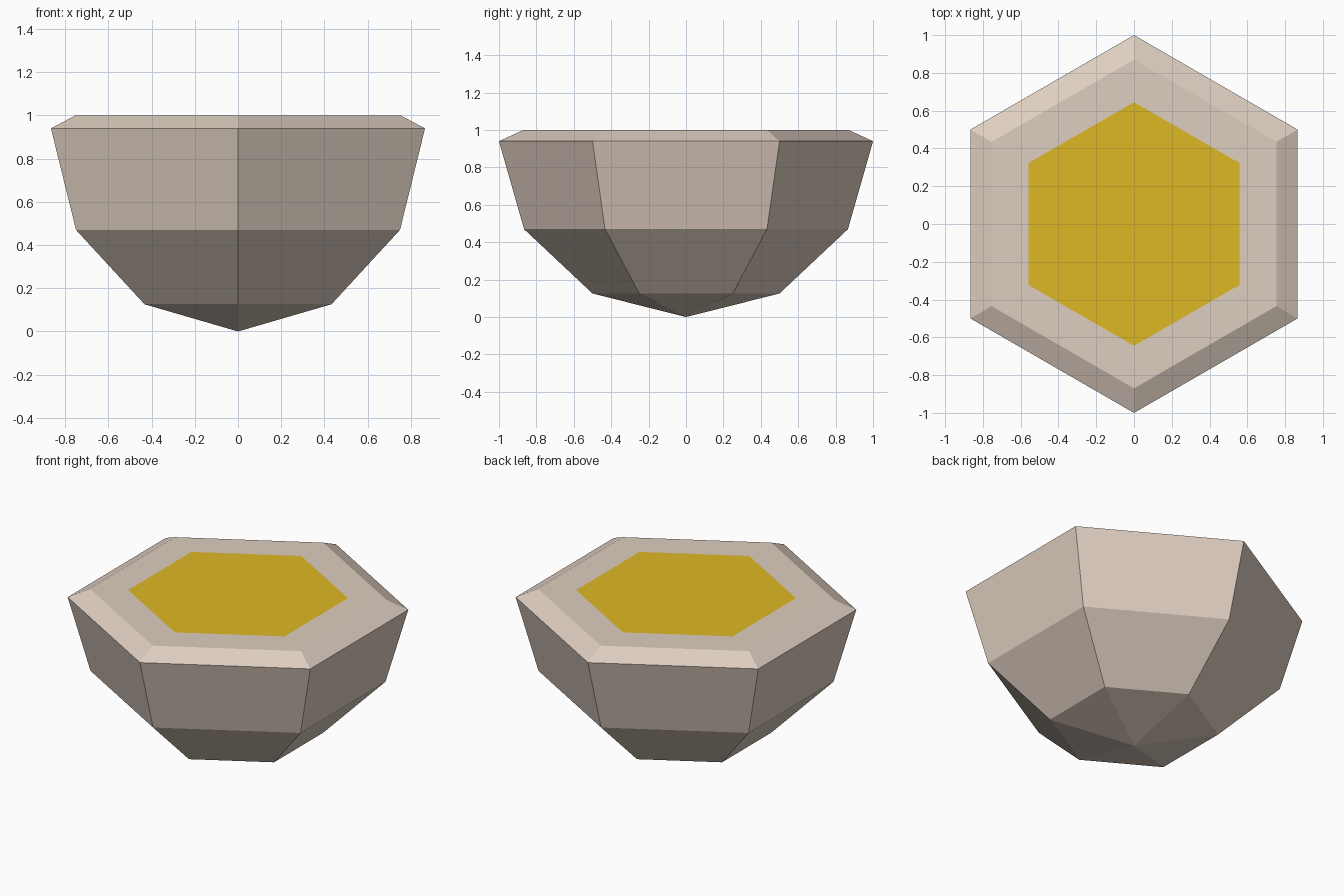
import bpy, bmesh, math

if "Cube" in bpy.data.objects:
    bpy.data.objects.remove(bpy.data.objects["Cube"])

SIDES = 6


def material(name, rgb):
    m = bpy.data.materials.new(name)
    m.diffuse_color = (*rgb, 1)
    m.use_nodes = True
    m.node_tree.nodes["Principled BSDF"].inputs["Base Color"].default_value = m.diffuse_color
    return m


stone = material("pale stone", (0.730, 0.617, 0.527))
gold = material("gold", (0.730, 0.479, 0.0185))

# Bowl profile (radius, height): half a faceted sphere, chamfered rim, inset panel
DEPTH = 0.94
profile = [(math.sin(math.radians(a)), DEPTH * (1 - math.cos(math.radians(a))))
           for a in (30, 60, 90)]
profile += [(0.87, 1.0), (0.645, 1.0)]

bm = bmesh.new()


def ring(r, z):
    return [bm.verts.new((r * math.cos(a), r * math.sin(a), z))
            for a in (math.radians(90) + i * math.tau / SIDES for i in range(SIDES))]


rings = [ring(r, z) for r, z in profile]
tip = bm.verts.new((0, 0, 0))
for i in range(SIDES):
    j = (i + 1) % SIDES
    bm.faces.new((tip, rings[0][j], rings[0][i]))  # pointed bottom
    for low, high in zip(rings, rings[1:]):        # walls, chamfer and flat rim
        bm.faces.new((low[i], low[j], high[j], high[i]))

# Gold panel set flush in the top
bm.faces.new(rings[-1]).material_index = 1

bmesh.ops.recalc_face_normals(bm, faces=bm.faces)
mesh = bpy.data.meshes.new("hexagonal_bowl")
bm.to_mesh(mesh)
bm.free()
mesh.materials.append(stone)
mesh.materials.append(gold)
bpy.context.collection.objects.link(bpy.data.objects.new("hexagonal_bowl", mesh))
